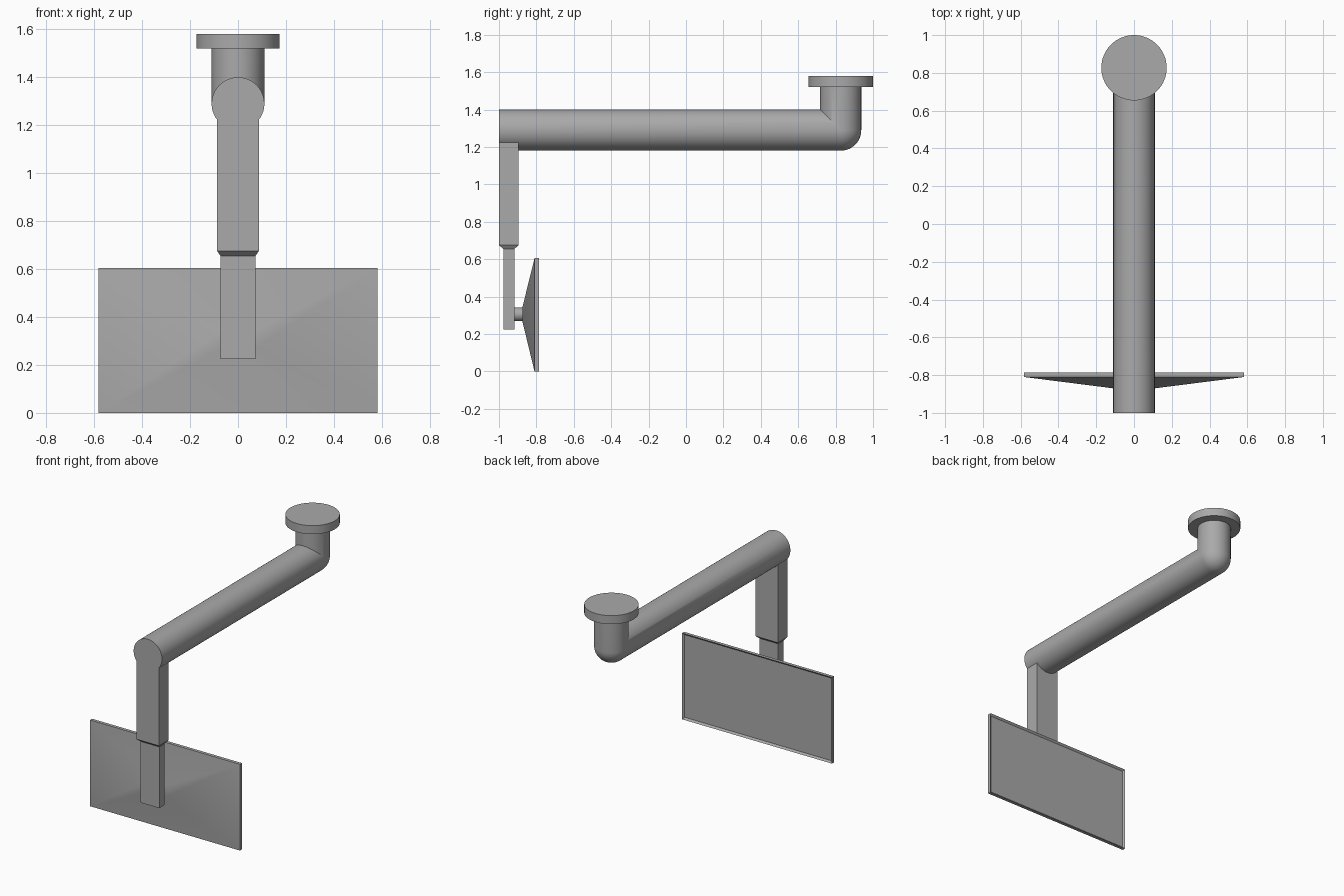
import bpy
import bmesh
from math import sin, cos, pi, radians
from mathutils import Matrix, Vector

cube = bpy.data.objects.get("Cube")
if cube:
    bpy.data.objects.remove(cube, do_unlink=True)

GREY = (0.4, 0.4, 0.4, 1.0)
grey = bpy.data.materials.new("plain grey")
grey.use_nodes = True
grey.diffuse_color = GREY
grey.node_tree.nodes["Principled BSDF"].inputs["Base Color"].default_value = GREY


def finish(name, bm):
    """Turn a bmesh into a named grey object, smooth with sharp edges kept."""
    bmesh.ops.remove_doubles(bm, verts=bm.verts, dist=0.0002)
    bmesh.ops.recalc_face_normals(bm, faces=bm.faces)
    mesh = bpy.data.meshes.new(name)
    bm.to_mesh(mesh)
    bm.free()
    mesh.materials.append(grey)
    mesh.shade_smooth()
    mesh.set_sharp_from_angle(angle=radians(30))
    obj = bpy.data.objects.new(name, mesh)
    bpy.context.collection.objects.link(obj)
    return obj


def loft(bm, rings):
    """Skin a list of equal-length point loops and cap both ends."""
    loops = [[bm.verts.new(p) for p in ring] for ring in rings]
    n = len(loops[0])
    for a, b in zip(loops, loops[1:]):
        for i in range(n):
            j = (i + 1) % n
            bm.faces.new((a[i], a[j], b[j], b[i]))
    bm.faces.new(loops[0][::-1])
    return bm.faces.new(loops[-1])


def cylinder(name, radius, depth, centre, rotation=Matrix(), segments=64):
    bm = bmesh.new()
    bmesh.ops.create_cone(bm, cap_ends=True, segments=segments, radius1=radius,
                          radius2=radius, depth=depth,
                          matrix=Matrix.Translation(centre) @ rotation)
    return finish(name, bm)


def rect_z(hx, y0, y1, z):
    return [(-hx, y0, z), (hx, y0, z), (hx, y1, z), (-hx, y1, z)]


def rect_y(hx, z0, z1, y):
    return [(-hx, y, z0), (hx, y, z0), (hx, y, z1), (-hx, y, z1)]


# Bent pipe: rounded outer elbow, mitred inner corner
R, BEND_Y, BEND_Z, SIDES, STEPS = 0.11, 0.827, 1.29, 64, 12
circle = [(R * cos(2 * pi * i / SIDES), R * sin(2 * pi * i / SIDES))
          for i in range(SIDES)]


def elbow_ring(t):
    ring = []
    for x, w in circle:
        if w > 0:
            ring.append((x, BEND_Y - w, BEND_Z + w))
        else:
            ring.append((x, BEND_Y - w * sin(t), BEND_Z + w * cos(t)))
    return ring


rings = [[(x, -1.0, BEND_Z + w) for x, w in circle]]
rings += [elbow_ring(pi / 2 * k / STEPS) for k in range(STEPS + 1)]
rings += [[(x, BEND_Y - w, 1.52) for x, w in circle]]
bm = bmesh.new()
loft(bm, rings)
bmesh.ops.dissolve_degenerate(bm, edges=bm.edges, dist=0.0002)
finish("bent_pipe", bm)

# Ceiling flange
cylinder("ceiling_flange", 0.173, 0.06, (0, BEND_Y, 1.55))

# Hanging sleeve with a chamfered lower end
bm = bmesh.new()
loft(bm, [rect_z(0.073, -0.977, -0.917, 0.655),
          rect_z(0.087, -1.0, -0.895, 0.675),
          rect_z(0.087, -1.0, -0.895, 1.223)])
finish("hanging_sleeve", bm)

# Sliding inner bar
bm = bmesh.new()
loft(bm, [rect_z(0.073, -0.977, -0.917, 0.225),
          rect_z(0.073, -0.977, -0.917, 0.655)])
finish("inner_bar", bm)

# Pivot between bar and screen
cylinder("screen_pivot", 0.036, 0.044, (0, -0.896, 0.305),
         Matrix.Rotation(pi / 2, 4, 'X'), 32)

# Screen: tapered housing, thin rim and recessed panel
bm = bmesh.new()
panel = loft(bm, [rect_y(0.07, 0.269, 0.341, -0.875),
                  rect_y(0.582, 0.0, 0.605, -0.81),
                  rect_y(0.582, 0.0, 0.605, -0.787)])
bmesh.ops.recalc_face_normals(bm, faces=bm.faces)
bmesh.ops.inset_region(bm, faces=[panel], thickness=0.018)
bmesh.ops.translate(bm, verts=panel.verts, vec=Vector((0, -0.012, 0)))
finish("screen", bm)
